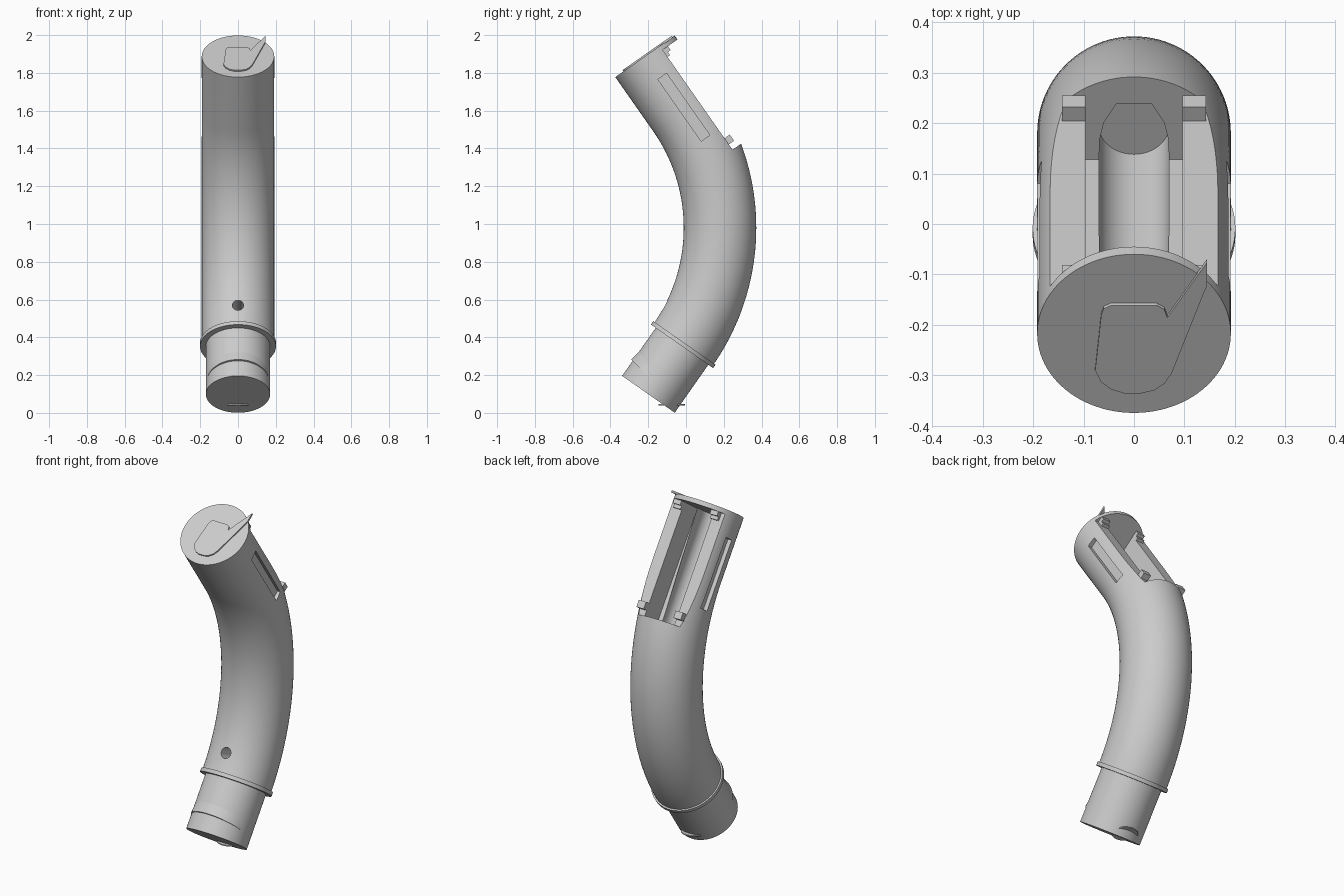
import bpy, bmesh, math
from mathutils import Matrix, Vector

if "Cube" in bpy.data.objects:
    bpy.data.objects.remove(bpy.data.objects["Cube"])

grey = bpy.data.materials.new("light grey")
grey.use_nodes = True
grey.diffuse_color = (0.6, 0.6, 0.6, 1)
grey.node_tree.nodes["Principled BSDF"].inputs["Base Color"].default_value = (0.6, 0.6, 0.6, 1)

TILT = math.radians(35)
BEND, RADIUS, NECK = 1.08, 0.192, 0.17
CENTRE = Vector((0, -0.9, 0.98))
SIDES = 96

# Frames: local z runs along the pipe axis, local y points to the back
bottom_start = CENTRE + BEND * Vector((0, math.cos(TILT), -math.sin(TILT)))
LOWER = Matrix.Translation(bottom_start) @ Matrix.Rotation(-TILT, 4, 'X')
top_start = CENTRE + BEND * Vector((0, math.cos(TILT), math.sin(TILT)))
UPPER = Matrix.Translation(top_start) @ Matrix.Rotation(TILT, 4, 'X')
TOP, CAP = 0.352, 0.026
UNDER_CAP = TOP - CAP
END_WALL = -0.319
LEDGE = 0.096


def finish(name, bm, smooth=True):
    bmesh.ops.recalc_face_normals(bm, faces=bm.faces)
    mesh = bpy.data.meshes.new(name)
    bm.to_mesh(mesh)
    bm.free()
    mesh.materials.append(grey)
    obj = bpy.data.objects.new(name, mesh)
    bpy.context.collection.objects.link(obj)
    if smooth:
        shade(obj)
    return obj


def shade(obj):
    bpy.ops.object.select_all(action='DESELECT')
    obj.select_set(True)
    bpy.context.view_layer.objects.active = obj
    bpy.ops.object.shade_smooth_by_angle(angle=math.radians(30))


def loft(name, rings, smooth=True):
    bm = bmesh.new()
    loops = [[bm.verts.new(p) for p in ring] for ring in rings]
    n = len(loops[0])
    for a, b in zip(loops, loops[1:]):
        for i in range(n):
            j = (i + 1) % n
            bm.faces.new((a[i], a[j], b[j], b[i]))
    bm.faces.new(loops[0])
    bm.faces.new(loops[-1])
    return finish(name, bm, smooth)


def prism(name, frame, outline, z0, z1, smooth=True):
    return loft(name, [[frame @ Vector((x, y, z)) for x, y in outline] for z in (z0, z1)], smooth)


def circle(r, n=SIDES):
    return [(r * math.cos(math.tau * i / n), r * math.sin(math.tau * i / n)) for i in range(n)]


def box(name, frame, x0, x1, y0, y1, z0, z1):
    return prism(name, frame, [(x0, y0), (x1, y0), (x1, y1), (x0, y1)], z0, z1, False)


def cut(obj, cutter):
    mod = obj.modifiers.new("cut", 'BOOLEAN')
    mod.operation = 'DIFFERENCE'
    mod.solver = 'EXACT'
    mod.object = cutter
    bpy.ops.object.select_all(action='DESELECT')
    obj.select_set(True)
    bpy.context.view_layer.objects.active = obj
    bpy.ops.object.modifier_apply(modifier=mod.name)
    bpy.data.objects.remove(cutter)


# Curved main pipe with a straight upper end
STEPS = 40
rings = []
for i in range(STEPS + 1):
    a = -TILT + 2 * TILT * i / STEPS
    frame = (Matrix.Translation(CENTRE) @ Matrix.Rotation(a, 4, 'X')
             @ Matrix.Translation((0, BEND, 0)))
    rings.append([frame @ Vector((x, y, 0)) for x, y in circle(RADIUS)])
rings.append([UPPER @ Vector((x, y, TOP)) for x, y in circle(RADIUS)])
pipe = loft("curved_pipe", rings, False)

# Open compartment: flat ledge, square trough, and a round-bottomed bore
cut(pipe, box("ledge_cutter", UPPER, -0.3, 0.3, LEDGE, 0.4, END_WALL, UNDER_CAP))
cut(pipe, box("trough_cutter", UPPER, -0.096, 0.096, -0.048, 0.2, END_WALL, UNDER_CAP))
bore = [(0.07 * math.cos(a), -0.064 + 0.07 * math.sin(a))
        for a in (math.pi + math.pi * i / 24 for i in range(25))]
bore += [(0.068, 0.0), (0.06, 0.04), (0.035, 0.086), (-0.035, 0.086), (-0.06, 0.04), (-0.068, 0.0)]
cut(pipe, prism("bore_cutter", UPPER, bore, END_WALL - 0.14, UNDER_CAP, False))

# Long recessed slots on both sides
for s in (-1, 1):
    x0, x1 = sorted((s * 0.168, s * 0.3))
    cut(pipe, box("slot_cutter", UPPER, x0, x1, -0.014, 0.042, -0.187, 0.213))

# Small round hole at the lower front
hole = Matrix.Translation((0, -0.06, 0.545)) @ Matrix.Rotation(math.radians(65), 4, 'X')
cut(pipe, prism("hole_cutter", hole, circle(0.03, 32), -0.12, 0.12, False))
shade(pipe)

# Corner clips on the ledge
for side, s in (("left", 1), ("right", -1)):
    x0, x1 = sorted((s * 0.096, s * 0.143))
    box("lower_clip_" + side, UPPER, x0, x1, LEDGE - 0.02, 0.13, -0.285, -0.245)
    box("upper_clip_" + side, UPPER, x0, x1, LEDGE - 0.02, 0.13, UNDER_CAP - 0.025, UNDER_CAP)
    box("upper_clip_step_" + side, UPPER, x0, x1, LEDGE - 0.02, 0.112, UNDER_CAP - 0.045, UNDER_CAP)

# Raised pointed plate on the end cap
plate = [(-0.065, 0.05), (-0.06, 0.066), (-0.045, 0.074), (0.045, 0.074), (0.06, 0.064),
         (0.066, 0.044), (0.145, 0.178), (0.145, 0.123), (0.075, -0.09), (0.06, -0.116),
         (0.04, -0.132), (0.015, -0.139), (-0.02, -0.139), (-0.045, -0.13),
         (-0.065, -0.112), (-0.077, -0.084)]
prism("end_cap_plate", UPPER, plate, TOP - 0.004, TOP + 0.008, False)

# Collar and neck at the lower end
prism("collar", LOWER, circle(0.201), -0.01, 0.012)
prism("neck", LOWER, circle(NECK), -0.32, 0.02)

# Tilted lip breaking out of the neck front
lip = Matrix.Translation((0, -0.173, 0.166)) @ Matrix.Rotation(math.radians(-45), 4, 'X')
prism("neck_lip", lip, circle(0.165), 0, 0.1)

# Thin round foot under the neck
prism("foot_plate", Matrix.Translation((0, -0.075, 0)), circle(0.07, 48), 0.04, 0.046)
